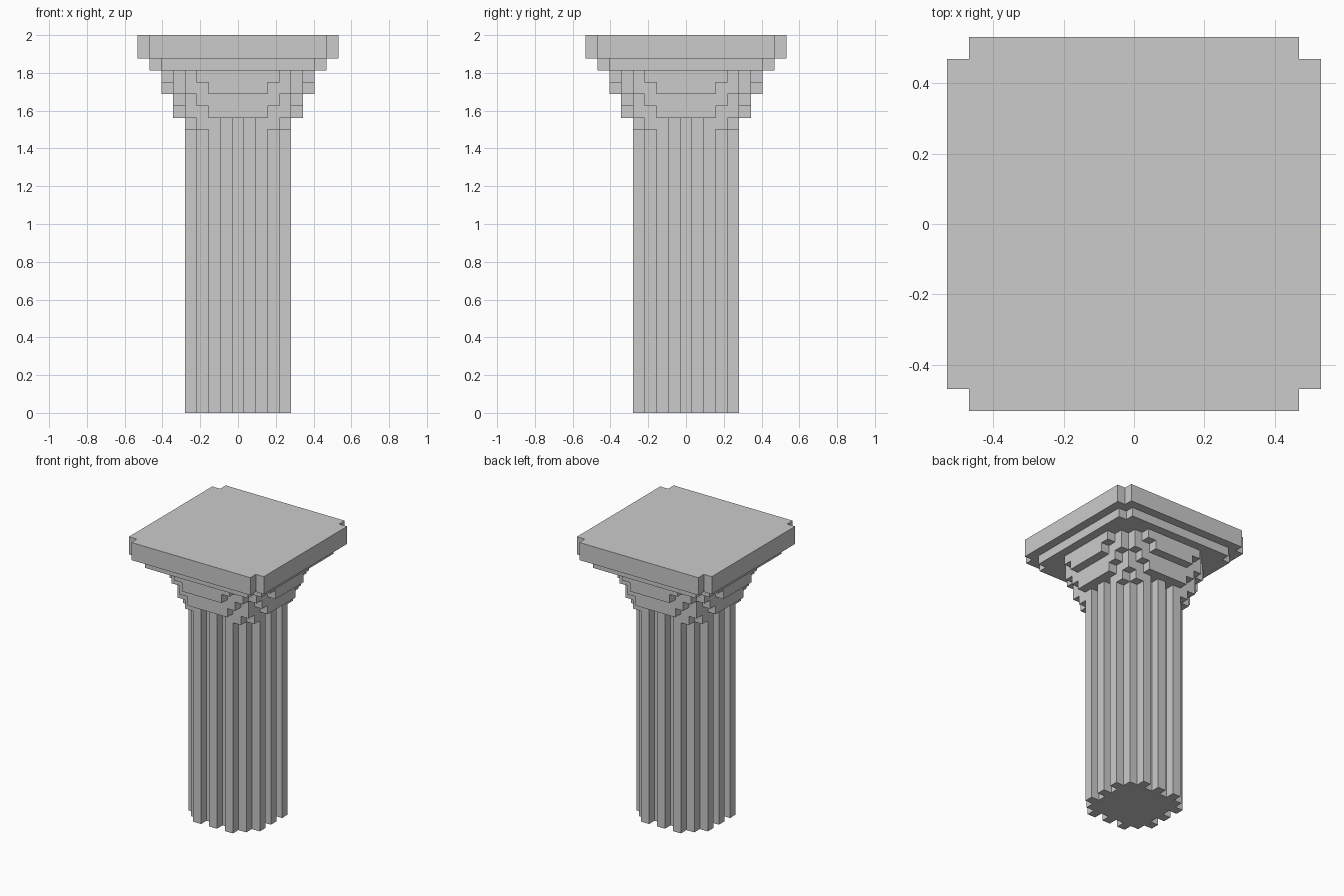
import bpy
import bmesh

if "Cube" in bpy.data.objects:
    bpy.data.objects.remove(bpy.data.objects["Cube"], do_unlink=True)

UNIT = 2 / 32  # one block

stone = bpy.data.materials.new("grey_stone")
stone.use_nodes = True
stone.diffuse_color = (0.6, 0.6, 0.6, 1)
stone.node_tree.nodes["Principled BSDF"].inputs["Base Color"].default_value = (0.6, 0.6, 0.6, 1)


def outline(octant):
    """Mirror an eighth of the outline over the diagonal, then turn it four times."""
    mirrored = [(y, x) for x, y in reversed(octant) if x != y]
    quarter = octant + mirrored
    points = []
    for _ in range(4):
        points += quarter
        quarter = [(y, -x) for x, y in quarter]
    return points


def slab(name, octant, bottom, top):
    """Extrude a stepped outline between two block heights."""
    bm = bmesh.new()
    verts = [bm.verts.new((x * UNIT, y * UNIT, bottom * UNIT)) for x, y in outline(octant)]
    base = bm.faces.new(verts)
    side = bmesh.ops.extrude_face_region(bm, geom=[base], use_keep_orig=True)
    raised = [g for g in side["geom"] if isinstance(g, bmesh.types.BMVert)]
    bmesh.ops.translate(bm, verts=raised, vec=(0, 0, (top - bottom) * UNIT))
    bmesh.ops.recalc_face_normals(bm, faces=bm.faces)
    mesh = bpy.data.meshes.new(name)
    bm.to_mesh(mesh)
    bm.free()
    mesh.materials.append(stone)
    obj = bpy.data.objects.new(name, mesh)
    bpy.context.collection.objects.link(obj)
    return obj


# Fluted shaft and its collar, which closes the corner flutes
flutes = [(.5, 4.5), (.5, 3.5), (1.5, 3.5), (1.5, 4.5)]
slab("shaft", flutes + [(2.5, 4.5), (2.5, 3.5), (3.5, 3.5)], 0, 24)
slab("shaft_collar", flutes + [(3.5, 4.5), (3.5, 3.5)], 24, 25)

# Flaring capital: each tier widens in two steps
for step, half in enumerate((2.5, 3.5)):
    slab(f"lower_capital_{step + 1}",
         [(half, 5.5), (half, 4.5), (4.5, 4.5)], 25 + step, 26 + step)
    slab(f"upper_capital_{step + 1}",
         [(half, 6.5), (half, 5.5), (4.5, 5.5), (4.5, 4.5)], 27 + step, 28 + step)

# Square top plates with notched corners
slab("under_plate", [(6.5, 7.5), (6.5, 6.5)], 29, 30)
slab("top_plate", [(7.5, 8.5), (7.5, 7.5)], 30, 32)
